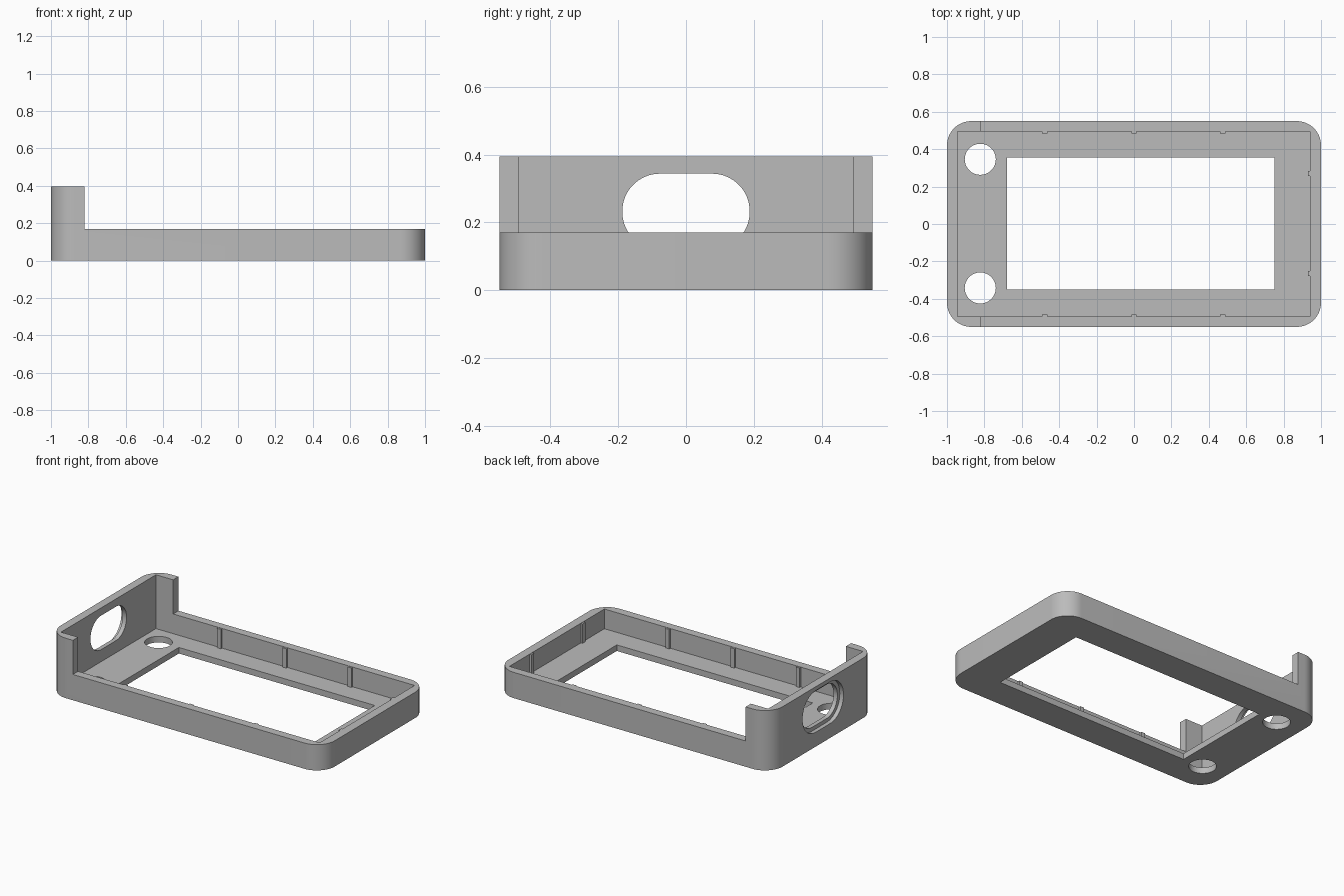
import bpy, bmesh, math
from mathutils import Matrix, Vector

default = bpy.data.objects.get("Cube")
if default:
    bpy.data.objects.remove(default, do_unlink=True)

grey = bpy.data.materials.new("plain grey")
grey.use_nodes = True
COLOR = (0.5, 0.5, 0.5, 1)
grey.diffuse_color = COLOR
grey.node_tree.nodes["Principled BSDF"].inputs["Base Color"].default_value = COLOR

FLOOR, RIM, TALL, STEP_X = 0.04, 0.17, 0.395, -0.82


def rounded(cx, cy, hx, hy, r, n=16):
    """Outline of a rectangle with round corners; r equal to hx and hy gives a circle."""
    pts = []
    for q, (sx, sy) in enumerate([(1, 1), (-1, 1), (-1, -1), (1, -1)]):
        for i in range(n + 1):
            a = (q + i / n) * math.pi / 2
            pts.append((cx + sx * (hx - r) + r * math.cos(a),
                        cy + sy * (hy - r) + r * math.sin(a)))
    return pts


def prism(name, pts, lo, hi, matrix=Matrix()):
    """Extrude an outline from lo to hi along local z."""
    bm = bmesh.new()
    face = bm.faces.new([bm.verts.new((x, y, lo)) for x, y in pts])
    ext = bmesh.ops.extrude_face_region(bm, geom=[face])
    bmesh.ops.translate(bm, vec=(0, 0, hi - lo),
                        verts=[v for v in ext["geom"] if isinstance(v, bmesh.types.BMVert)])
    bmesh.ops.remove_doubles(bm, verts=bm.verts, dist=1e-5)
    bmesh.ops.transform(bm, matrix=matrix, verts=bm.verts)
    bmesh.ops.recalc_face_normals(bm, faces=bm.faces)
    mesh = bpy.data.meshes.new(name)
    bm.to_mesh(mesh)
    bm.free()
    mesh.materials.append(grey)
    ob = bpy.data.objects.new(name, mesh)
    bpy.context.collection.objects.link(ob)
    return ob


def box(name, x0, x1, y0, y1, z0, z1):
    return prism(name, [(x0, y0), (x1, y0), (x1, y1), (x0, y1)], z0, z1)


# Tray body with rounded corners
body = prism("case_body", rounded(0, 0, 1, 0.55, 0.13), 0, TALL)

# Wall-plane matrix: local x to y, local y to z, local z to x
side = Matrix(((0, 0, 1, 0), (1, 0, 0, 0), (0, 1, 0, 0), (0, 0, 0, 1)))

cutters = [
    box("step_cutter", STEP_X, 1.2, -0.7, 0.7, RIM, 0.6),
    box("cavity_cutter", -0.945, 0.942, -0.495, 0.495, FLOOR, 0.7),
    box("window_cutter", -0.68, 0.75, -0.35, 0.355, -0.1, 0.2),
    prism("port_cutter", rounded(0, 0.232, 0.188, 0.112, 0.111), -1.1, -0.9, side),
    prism("port_recess_cutter", rounded(0, 0.232, 0.213, 0.137, 0.136), -1.1, -0.973, side),
]
for y in (-0.342, 0.346):
    cutters.append(prism("screw_hole_cutter", rounded(-0.822, y, 0.083, 0.083, 0.083), -0.1, 0.1))

for c in cutters:
    mod = body.modifiers.new(c.name, 'BOOLEAN')
    mod.operation = 'DIFFERENCE'
    mod.solver = 'EXACT'
    mod.object = c

# Bake the cuts, then drop the cutters
dg = bpy.context.evaluated_depsgraph_get()
baked = bpy.data.meshes.new_from_object(body.evaluated_get(dg))
body.modifiers.clear()
body.data = baked
for c in cutters:
    bpy.data.objects.remove(c, do_unlink=True)

# Small snap ribs on the long walls and the end wall
HALF, DEPTH = 0.014, 0.012
for x in (-0.477, 0, 0.475):
    for s, label in ((-1, "front"), (1, "back")):
        ys = sorted((s * (0.495 - DEPTH), s * 0.505))
        box(label + "_rib", x - HALF, x + HALF, *ys, FLOOR - 0.005, RIM - 0.002)
for y in (-0.265, 0.27):
    box("end_rib", 0.942 - DEPTH, 0.952, y - HALF, y + HALF, FLOOR - 0.005, RIM - 0.002)

# Smooth corners, crisp edges
bpy.ops.object.select_all(action='DESELECT')
body.select_set(True)
bpy.context.view_layer.objects.active = body
bpy.ops.object.shade_smooth_by_angle(angle=math.radians(30))
